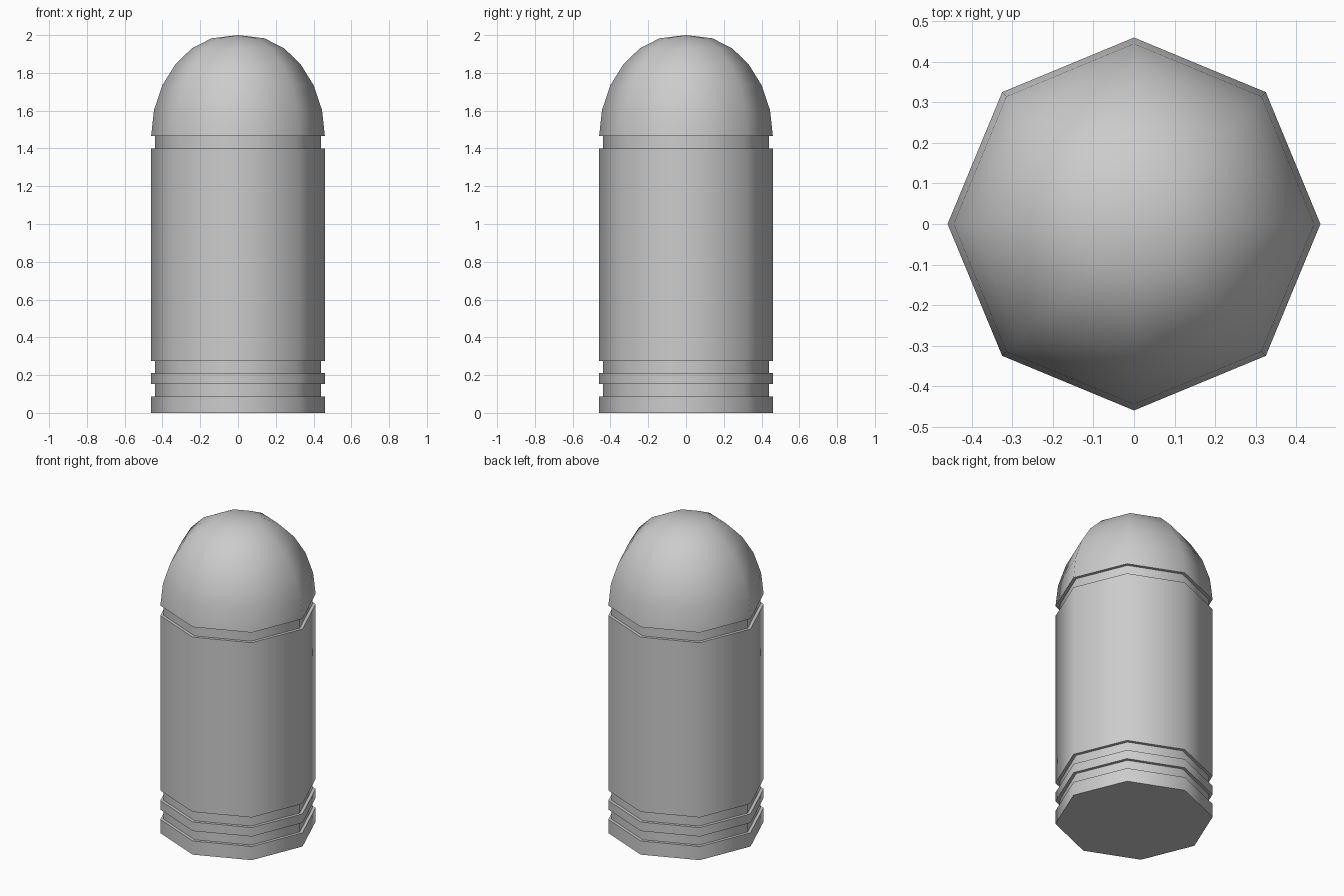
import bpy, bmesh, math

if "Cube" in bpy.data.objects:
    bpy.data.objects.remove(bpy.data.objects["Cube"])

SIDES = 8
R, G = 0.46, 0.44  # outer radius, groove radius


def lathe(name, profile):
    """Revolve (radius, z) points into an eight-sided shell; radius 0 makes a pole."""
    bm = bmesh.new()
    rings = []
    for r, z in profile:
        if r == 0:
            rings.append([bm.verts.new((0, 0, z))] * SIDES)
        else:
            rings.append([bm.verts.new((r * math.cos(math.tau * i / SIDES),
                                        r * math.sin(math.tau * i / SIDES), z))
                          for i in range(SIDES)])
    for a, b in zip(rings, rings[1:]):
        for i in range(SIDES):
            j = (i + 1) % SIDES
            bm.faces.new(list(dict.fromkeys((a[i], a[j], b[j], b[i]))))
    # Flat base for the part that stands on the ground
    if profile[0][1] == 0:
        bm.faces.new(rings[0][::-1])
    mesh = bpy.data.meshes.new(name)
    bm.to_mesh(mesh)
    bm.free()
    obj = bpy.data.objects.new(name, mesh)
    bpy.context.collection.objects.link(obj)
    bpy.ops.object.select_all(action='DESELECT')
    bpy.context.view_layer.objects.active = obj
    obj.select_set(True)
    bpy.ops.object.shade_smooth_by_angle(angle=math.radians(60))
    return obj


# Casing: base rim, two grooves around a ring, long body, neck groove
casing = [(R, 0)]
for low, high in ((0.088, 0.152), (0.21, 0.275)):
    casing += [(R, low), (G, low), (G, high), (R, high)]
casing += [(R, 1.40), (G, 1.40), (G, 1.465)]
lathe("casing", casing)

# Rounded tip: lip over the neck groove, then a dome
lathe("rounded_tip", [(G, 1.465), (R, 1.465), (0.445, 1.603), (0.40, 1.735),
                      (0.333, 1.843), (0.245, 1.93), (0.14, 1.983), (0, 2.0)])
